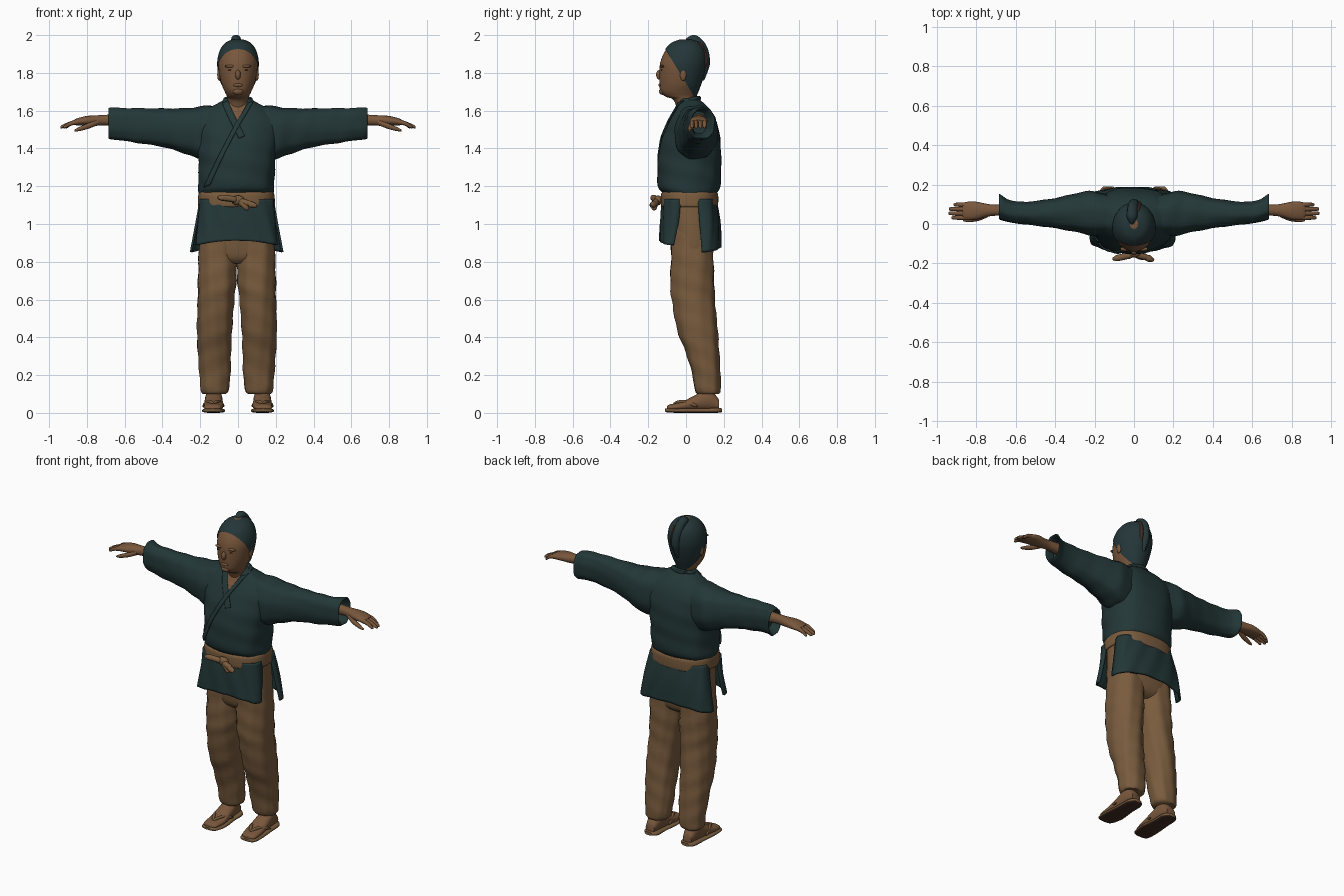
import bpy, bmesh
from math import sin, cos, pi, radians, copysign
from mathutils import Vector
from mathutils.bvhtree import BVHTree

if "Cube" in bpy.data.objects:
    bpy.data.objects.remove(bpy.data.objects["Cube"])


def material(name, rgb):
    m = bpy.data.materials.new(name)
    m.use_nodes = True
    m.diffuse_color = (*rgb, 1)
    bsdf = m.node_tree.nodes["Principled BSDF"]
    bsdf.inputs["Base Color"].default_value = (*rgb, 1)
    bsdf.inputs["Roughness"].default_value = .9
    return m


jacket = material("dark teal cloth", (.017, .038, .039))
hair = material("dark teal hair", (.018, .037, .04))
cloth = material("brown cloth", (.19, .105, .047))
skin = material("brown skin", (.19, .095, .045))
dark = material("dark brown", (.05, .025, .017))


def finish(bm, name, mats, thick=0):
    """Turn a bmesh into a smooth-shaded object."""
    bmesh.ops.recalc_face_normals(bm, faces=bm.faces[:])
    mesh = bpy.data.meshes.new(name)
    bm.to_mesh(mesh)
    bm.free()
    ob = bpy.data.objects.new(name, mesh)
    bpy.context.collection.objects.link(ob)
    for m in mats:
        mesh.materials.append(m)
    bpy.ops.object.select_all(action='DESELECT')
    ob.select_set(True)
    bpy.context.view_layer.objects.active = ob
    bpy.ops.object.shade_smooth_by_angle(angle=radians(50))
    if thick:
        mod = ob.modifiers.new("thickness", 'SOLIDIFY')
        mod.thickness = thick
        mod.offset = 0
    return ob


def spline(rows, sub):
    """Catmull-Rom resampling of a list of tuples."""
    out = []
    last = len(rows) - 1
    for i in range(last):
        p, q, r, s = (rows[min(max(i + k, 0), last)] for k in (-1, 0, 1, 2))
        for j in range(sub):
            t = j / sub
            out.append([b + .5 * t * (c - a + t * (2*a - 5*b + 4*c - d + t * (3 * (b - c) + d - a)))
                        for a, b, c, d in zip(p, q, r, s)])
    return out + [list(rows[-1])]


def loft_mesh(axis, rows, power=2.2, n=36, sub=5, fold=0, side=1, grow=0):
    """Rounded sections along an axis: (position, low, high, low, high)."""
    bm = bmesh.new()
    rings = []
    for t, a0, a1, b0, b1 in spline(rows, sub):
        ring = []
        for k in range(n):
            ang = 2 * pi * k / n
            f = 1 + fold * sin(5 * ang + 23 * t) * sin(3 * ang - 31 * t)
            c, s = (copysign(abs(v) ** (2 / power), v) * f for v in (cos(ang), sin(ang)))
            a = (a0 + a1) / 2 + c * ((a1 - a0) / 2 + grow)
            b = (b0 + b1) / 2 + s * ((b1 - b0) / 2 + grow)
            x, y, z = {'x': (t, a, b), 'y': (a, t, b), 'z': (a, b, t)}[axis]
            ring.append(bm.verts.new((x * side, y, z)))
        rings.append(ring)
    for lo, hi in zip(rings, rings[1:]):
        for k in range(n):
            bm.faces.new((lo[k], lo[k-1], hi[k-1], hi[k]))
    bm.faces.new(rings[0])
    bm.faces.new(rings[-1])
    return bm


def loft(name, mat, axis, rows, **options):
    return finish(loft_mesh(axis, rows, **options), name, [mat])


def blob(name, mat, centre, size):
    bm = bmesh.new()
    bmesh.ops.create_uvsphere(bm, u_segments=20, v_segments=12, radius=1)
    bmesh.ops.scale(bm, vec=size, verts=bm.verts)
    bmesh.ops.translate(bm, vec=centre, verts=bm.verts)
    return finish(bm, name, [mat])


def sheet(name, mat, grid, thick=0):
    bm = bmesh.new()
    rows = [[bm.verts.new(p) for p in row] for row in grid]
    for lo, hi in zip(rows, rows[1:]):
        for k in range(len(lo) - 1):
            bm.faces.new((lo[k], lo[k+1], hi[k+1], hi[k]))
    return finish(bm, name, [mat], thick)


def tube(name, mat, points, radius, flat=1):
    """Round tube with tapered ends along a smooth path."""
    path = [Vector(p) for p in spline(points, 6)]
    grid = []
    for i, p in enumerate(path):
        d = (path[min(i + 1, len(path) - 1)] - path[max(i - 1, 0)]).normalized()
        u = d.orthogonal().normalized() if abs(d.x) > .9 else d.cross(Vector((1, 0, 0))).normalized()
        v = d.cross(u)
        r = radius * (.35 + .65 * min(1, 5 * i / len(path), 5 * (len(path) - 1 - i) / len(path)))
        grid.append([p + u * r * cos(k * pi / 6) * flat + v * r * sin(k * pi / 6) for k in range(13)])
    return sheet(name, mat, grid)


# Head, neck and swept-back hair
head_rows = [(1.58, -.06, .06, -.04, .06), (1.655, -.055, .055, -.065, .045),
             (1.675, -.058, .058, -.11, .05), (1.7, -.07, .07, -.135, .06),
             (1.74, -.087, .087, -.14, .075), (1.8, -.1, .1, -.141, .093),
             (1.86, -.104, .104, -.135, .103), (1.92, -.09, .09, -.108, .095),
             (1.96, -.06, .06, -.07, .065), (1.977, -.02, .02, -.025, .025)]
loft("head", skin, 'z', head_rows, power=2)
cap = loft_mesh('z', head_rows, power=2, grow=.006)
bmesh.ops.bisect_plane(cap, geom=cap.verts[:] + cap.edges[:] + cap.faces[:],
                       plane_co=(0, -.1, 1.91), plane_no=(0, .23, .14), clear_inner=True)
finish(cap, "hair_cap", [hair])
tube("topknot", hair, [(0, .085, 1.76), (0, .1, 1.86), (-.006, .085, 1.93),
                       (-.01, .045, 1.973), (-.01, 0, 1.968)], .027)
tube("hair_tie", dark, [(.025, .085, 1.8), (.027, .103, 1.87), (.022, .085, 1.93), (.015, .06, 1.965)], .012)
blob("nose", skin, (0, -.14, 1.79), (.014, .018, .026))
blob("lips", skin, (0, -.137, 1.735), (.025, .009, .009))
blob("chin", skin, (0, -.125, 1.702), (.028, .018, .018))
for side, word in ((1, "left"), (-1, "right")):
    blob(word + "_ear", skin, (side * .1, -.015, 1.79), (.01, .017, .032))
    blob(word + "_brow", skin, (side * .04, -.126, 1.835), (.03, .012, .008))
    blob(word + "_eye", dark, (side * .04, -.129, 1.815), (.013, .004, .003))

# Jacket body
torso = loft("jacket_body", jacket, 'z', [
    (1.12, -.195, .18, -.1, .14), (1.165, -.205, .185, -.125, .165), (1.2, -.21, .19, -.147, .18),
    (1.3, -.207, .195, -.15, .185), (1.4, -.215, .205, -.14, .185), (1.5, -.22, .22, -.11, .175),
    (1.56, -.21, .21, -.08, .155), (1.605, -.17, .17, -.055, .13), (1.64, -.105, .105, -.04, .095),
    (1.665, -.065, .065, -.035, .065)], power=2.4, n=60, sub=8, fold=.02)
tree = BVHTree.FromPolygons([v.co for v in torso.data.vertices],
                            [p.vertices for p in torso.data.polygons])


def on_chest(x, z, lift):
    hit = tree.ray_cast(Vector((x, -1, z)), Vector((0, 1, 0)))[0]
    return (x, (hit.y if hit else 0) - lift, z)


# Open neckline and crossed lapels lying on the chest
sheet("neck_opening", skin, [[on_chest(-.01 + .055 * u / 4 * r / 10, 1.525 + .115 * r / 10, .004)
                              for u in range(-4, 5)] for r in range(11)])
for name, path in (("right_lapel", [(-.068, 1.645), (-.04, 1.58), (-.01, 1.52), (.02, 1.46)]),
                   ("left_lapel", [(.068, 1.645), (.03, 1.58), (-.012, 1.51), (-.09, 1.36), (-.165, 1.2)])):
    lift = .007 if name == "left_lapel" else .003
    sheet(name, jacket, [[on_chest(x + w * .008, z + w * .003, lift) for w in (-2, -1, 0, 1, 2)]
                         for x, z in spline(path, 8)], .008)
tube("back_collar", jacket, [(-.068, -.02, 1.645), (-.06, .04, 1.66), (0, .066, 1.665),
                             (.06, .04, 1.66), (.068, -.02, 1.645)], .014)

# Split jacket skirt, front and back flaps


def flap(name, rows):
    grid = []
    for z, w, mid, edge in spline(rows, 6):
        grid.append([(-.007 + w * sin(u * pi / 32),
                      edge + (mid - edge) * max(0, cos(u * pi / 32)) ** .6 + .003 * sin(u + 20 * z),
                      z + .012 * cos(u * pi / 16) * (1.1 - z) / .2) for u in range(-16, 17)])
    sheet(name, jacket, grid, .012)


flap("front_flap", [(1.13, .19, -.12, -.03), (1.02, .2, -.13, -.035), (.9, .212, -.135, -.065)])
flap("back_flap", [(1.13, .19, .155, .06), (1.0, .215, .175, .075), (.865, .242, .182, .08)])

# Belt with knot and tails
loft("belt", cloth, 'z', [(1.09, -.205, .19, -.125, .165), (1.1, -.212, .197, -.133, .17),
                          (1.155, -.21, .192, -.133, .17), (1.17, -.202, .185, -.123, .16)],
     power=2.5, n=60)
blob("belt_knot", cloth, (0, -.148, 1.125), (.035, .022, .026))
tube("belt_left_tail", cloth, [(0, -.155, 1.125), (.05, -.165, 1.11), (.1, -.185, 1.095)], .017)
tube("belt_right_tail", cloth, [(0, -.155, 1.125), (-.05, -.165, 1.135), (-.108, -.178, 1.14)], .017)
tube("belt_hanging_end", cloth, [(.0, -.15, 1.125), (.03, -.165, 1.1), (.055, -.17, 1.075)], .015)

# Trousers seat
loft("trousers_seat", cloth, 'z', [(.79, -.1, .09, -.04, .1), (.83, -.19, .18, -.07, .14),
                                   (.95, -.205, .195, -.085, .15), (1.12, -.195, .185, -.1, .14)],
     power=2.5)

for side, word in ((1, "left_"), (-1, "right_")):
    limb = []
    # Sleeve with a turned-in open cuff
    loft(word + "sleeve", jacket, 'x', [
        (.1, -.05, .14, 1.36, 1.63), (.2, -.06, .165, 1.345, 1.622), (.27, -.045, .16, 1.37, 1.612),
        (.4, -.02, .13, 1.41, 1.61), (.55, -.002, .112, 1.432, 1.613), (.63, .008, .122, 1.445, 1.614),
        (.678, .022, .15, 1.448, 1.617), (.68, .032, .14, 1.46, 1.607), (.63, .03, .11, 1.48, 1.595)],
        power=2.4, fold=.035, side=side)
    # Hand, fingers and thumb
    loft(word + "hand", skin, 'x', [
        (.6, .04, .105, 1.515, 1.585), (.7, .042, .098, 1.522, 1.578), (.75, .035, .103, 1.52, 1.575),
        (.8, .022, .113, 1.522, 1.572), (.85, .02, .112, 1.522, 1.56), (.87, .03, .1, 1.525, 1.55)],
        n=20, side=side)
    for k, tip in enumerate((.925, .94, .938, .915)):
        y = .032 + .022 * k
        loft(word + "finger_" + str(k + 1), skin, 'x', [
            (.83, y - .011, y + .011, 1.53, 1.556), (.88, y - .011, y + .011, 1.522, 1.546),
            (tip - .01, y - .009, y + .009, 1.507, 1.525), (tip, y - .004, y + .004, 1.508, 1.516)],
            n=12, side=side)
    loft(word + "thumb", skin, 'x', [
        (.74, .035, .06, 1.525, 1.555), (.79, .015, .045, 1.505, 1.535),
        (.84, .01, .032, 1.492, 1.514), (.865, .014, .025, 1.49, 1.5)], n=12, side=side)
    # Trouser leg
    limb = [(1.0, .0, .19, -.085, .13), (.85, -.003, .203, -.08, .145), (.7, .002, .207, -.084, .15),
            (.6, .014, .207, -.075, .152), (.44, .027, .21, -.045, .166), (.32, .032, .205, .0, .175),
            (.2, .034, .198, .035, .182), (.12, .045, .19, .046, .185), (.1, .06, .18, .06, .175)]
    leg = loft_mesh('z', limb, fold=.045, side=side)
    bmesh.ops.translate(leg, vec=(-.006, 0, 0), verts=leg.verts)
    finish(leg, word + "trouser_leg", [cloth])
    # Foot, sandal sole and straps
    loft(word + "foot", skin, 'y', [
        (-.1, .11, .16, .015, .035), (-.085, .09, .18, .012, .045), (-.02, .077, .182, .012, .06),
        (.05, .08, .178, .012, .095), (.12, .085, .172, .012, .13), (.175, .1, .16, .015, .07)],
        n=24, side=side)
    sole = loft_mesh('y', [
        (-.112, .115, .155, .008, .022), (-.095, .084, .185, .002, .024), (-.02, .068, .19, 0, .024),
        (.08, .078, .182, 0, .024), (.16, .08, .177, 0, .026), (.19, .105, .155, .004, .024)],
        power=3, n=32, side=side)
    sole.normal_update()
    ob = finish(sole, word + "sandal_sole", [cloth, dark])
    for p in ob.data.polygons:
        p.material_index = int(p.normal.z < -.6)
    for edge in (.074, .186):
        tube(word + "sandal_strap", cloth, [(side * .13, -.065, .05), (side * (.13 + edge) / 2, -.01, .06),
                                            (side * edge, .06, .035)], .009)
